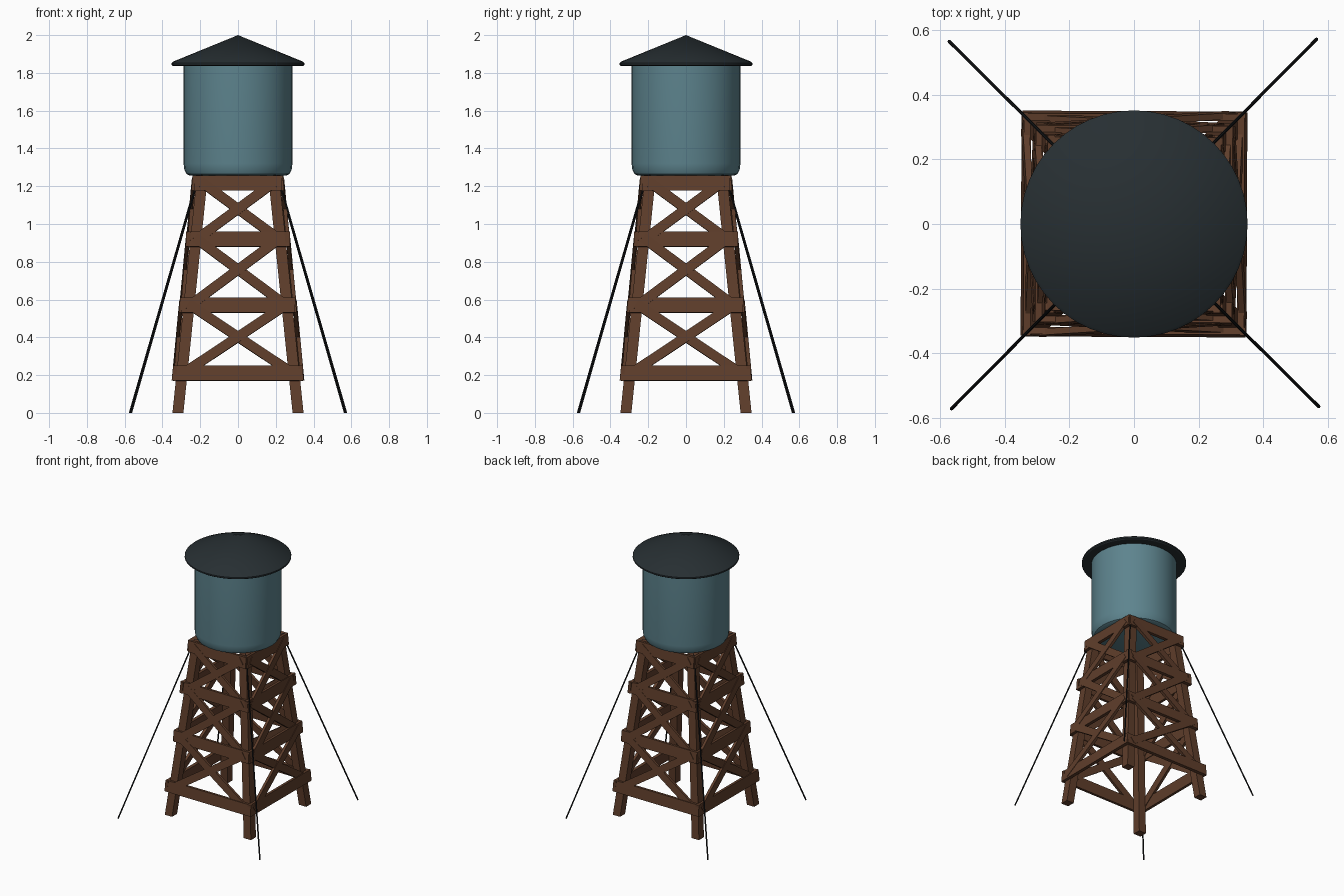
import bpy, bmesh, math
from mathutils import Matrix, Vector

if "Cube" in bpy.data.objects:
    bpy.data.objects.remove(bpy.data.objects["Cube"])


def material(name, rgb):
    m = bpy.data.materials.new(name)
    m.diffuse_color = (*rgb, 1)
    m.use_nodes = True
    m.node_tree.nodes["Principled BSDF"].inputs["Base Color"].default_value = m.diffuse_color
    return m


WOOD = material("brown_wood", (0.115, 0.048, 0.024))
TEAL = material("teal_paint", (0.11, 0.23, 0.27))
DARK = material("dark_metal", (0.02, 0.028, 0.032))
WIRE = material("black_wire", (0.008, 0.009, 0.01))


def finish(bm, name, mat, smooth=False):
    bmesh.ops.recalc_face_normals(bm, faces=bm.faces)
    mesh = bpy.data.meshes.new(name)
    bm.to_mesh(mesh)
    bm.free()
    mesh.materials.append(mat)
    if smooth:
        mesh.shade_smooth()
        mesh.set_sharp_from_angle(angle=math.radians(30))
    obj = bpy.data.objects.new(name, mesh)
    bpy.context.collection.objects.link(obj)
    return obj


def lathe(name, profile, mat, sides=32):
    bm = bmesh.new()
    verts = [bm.verts.new((r, 0, z)) for r, z in profile]
    edges = [bm.edges.new(pair) for pair in zip(verts, verts[1:])]
    bmesh.ops.spin(bm, geom=verts + edges, cent=(0, 0, 0), axis=(0, 0, 1),
                   angle=math.tau, steps=sides)
    bmesh.ops.remove_doubles(bm, verts=bm.verts, dist=1e-4)
    return finish(bm, name, mat, True)


def axes(x, y, z, origin):
    m = Matrix((x, y, z)).transposed().to_4x4()
    m.translation = origin
    return m


def plank(name, p, q, width, thick, turn):
    """Flat board from p to q lying on the sloping front face, then turned to its side."""
    p, q = Vector(p), Vector(q)
    x = (q - p).normalized()
    y = Vector((0, -1, SLOPE)).cross(x).normalized()
    bm = bmesh.new()
    bmesh.ops.create_cube(bm, size=1)
    bm.transform(turn @ axes(x, y, x.cross(y), (p + q) / 2)
                 @ Matrix.Diagonal(((q - p).length, width, thick, 1)))
    return finish(bm, name, WOOD)


def rod(name, p, q, radius, mat, turn):
    p, q = Vector(p), Vector(q)
    bm = bmesh.new()
    bmesh.ops.create_cone(bm, cap_ends=True, segments=8, radius1=radius,
                          radius2=radius, depth=(q - p).length)
    bm.transform(turn @ Matrix.Translation((p + q) / 2)
                 @ (q - p).to_track_quat('Z', 'Y').to_matrix().to_4x4())
    return finish(bm, name, mat, True)


SLOPE, LEG, TOP = 0.103, 0.058, 1.258


def centre(z):
    return 0.318 - SLOPE * z


def on_face(x, z, out):
    return (x, -(centre(z) + LEG / 2 + out), z)


# Tank with rounded bottom edge, and conical roof with a thin rim
lathe("tank", [(0, 1.256), (0.255, 1.256), (0.273, 1.265), (0.284, 1.288),
               (0.288, 1.32), (0.288, 1.845), (0, 1.845)], TEAL)
lathe("roof", [(0, 1.836), (0.343, 1.836), (0.352, 1.842), (0.352, 1.852),
               (0.343, 1.86), (0, 2.0)], DARK, 48)

BEAMS = [(0.21, 0.345), (0.57, 0.302), (0.92, 0.276), (1.217, 0.233)]

for i, side in enumerate(("front", "right", "back", "left")):
    turn = Matrix.Rotation(i * math.pi / 2, 4, 'Z')

    # Leaning square leg with level ends
    bm = bmesh.new()
    bmesh.ops.create_cube(bm, size=1)
    for v in bm.verts:
        z = (v.co.z + 0.5) * TOP
        v.co = (v.co.x * LEG - centre(z), v.co.y * LEG - centre(z), z)
    bm.transform(turn)
    finish(bm, side + "_leg", WOOD)

    # Level beams
    for n, (z, half) in enumerate(BEAMS):
        plank(f"{side}_beam_{n + 1}", on_face(-half, z, 0.008),
              on_face(half, z, 0.011), 0.08, 0.022, turn)

    # Crossed braces between beams, slightly skewed so they pass each other
    for n, ((z0, _), (z1, _)) in enumerate(zip(BEAMS, BEAMS[1:])):
        lo, hi = centre(z0) + 0.005, centre(z1) + 0.005
        for tag, s, a, b in (("a", 1, 0.012, 0.015), ("b", -1, 0.004, 0.013)):
            plank(f"{side}_brace_{n + 1}{tag}", on_face(-s * lo, z0 - 0.008, a),
                  on_face(s * hi, z1 + 0.008, b), 0.052, 0.02, turn)

    # Guy wire and its fixing at the leg top
    rod(side + "_guy_wire", (-0.208, -0.212, 1.25), (-0.566, -0.573, 0.0),
        0.005, WIRE, turn)
    rod(side + "_wire_fixing", (-0.19, -0.19, 1.247), (-0.222, -0.224, 1.247),
        0.012, WIRE, turn)
